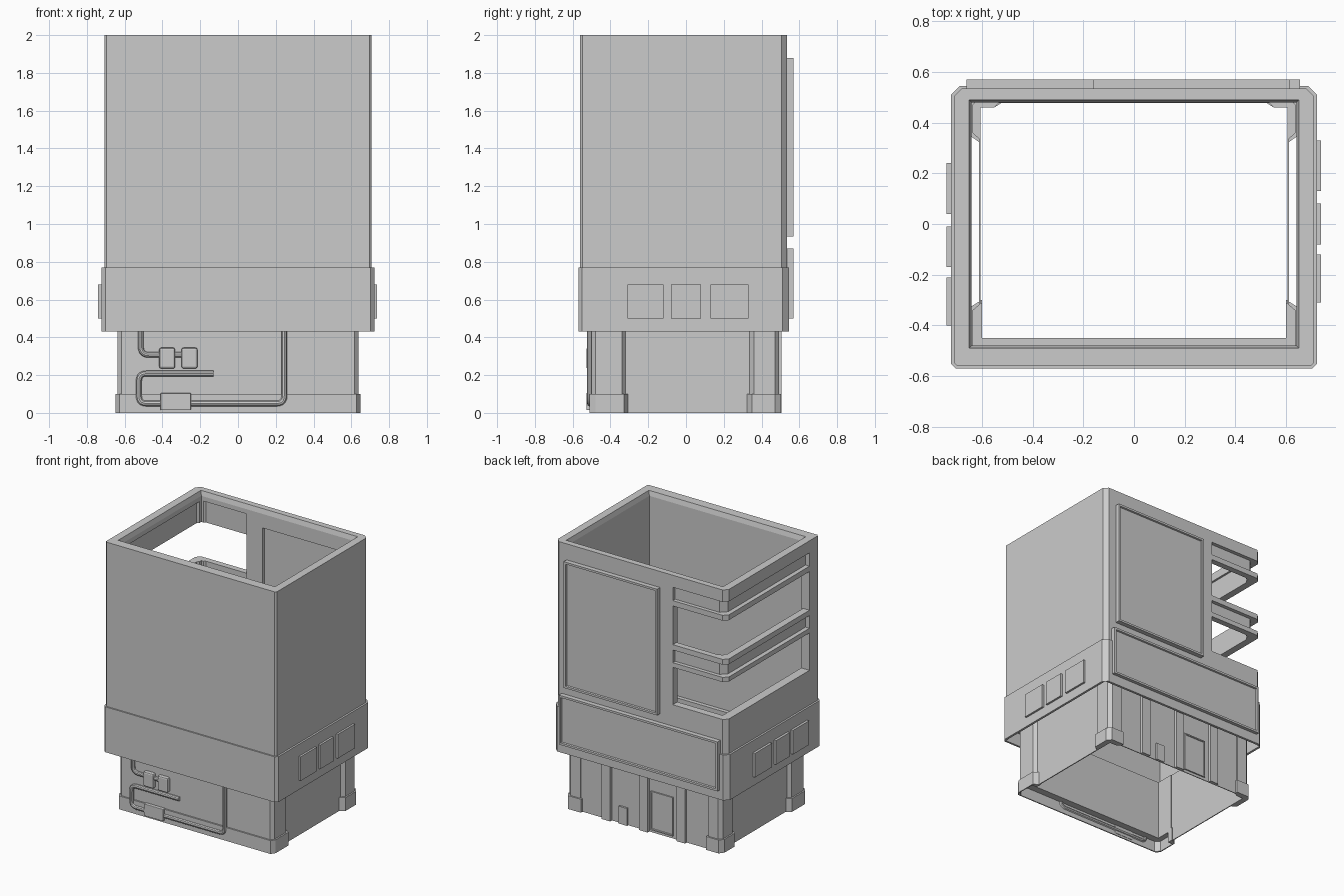
import bpy, bmesh
from mathutils import Vector

cube = bpy.data.objects.get("Cube")
if cube:
    bpy.data.objects.remove(cube, do_unlink=True)


def make_object(name, bm):
    bmesh.ops.recalc_face_normals(bm, faces=bm.faces)
    mesh = bpy.data.meshes.new(name)
    bm.to_mesh(mesh)
    bm.free()
    obj = bpy.data.objects.new(name, mesh)
    bpy.context.collection.objects.link(obj)
    return obj


def loft(name, lower, upper, z0, z1):
    """Solid between two plan outlines with matching points."""
    bm = bmesh.new()
    a = [bm.verts.new((x, y, z0)) for x, y in lower]
    b = [bm.verts.new((x, y, z1)) for x, y in upper]
    bm.faces.new(a)
    bm.faces.new(b)
    for i in range(len(a)):
        bm.faces.new((a[i - 1], a[i], b[i], b[i - 1]))
    return make_object(name, bm)


def prism(name, outline, z0, z1):
    return loft(name, outline, outline, z0, z1)


def rect(x0, x1, y0, y1, front=0, back=0):
    """Rectangular outline with optional chamfered corners."""
    if not front and not back:
        return [(x0, y0), (x1, y0), (x1, y1), (x0, y1)]
    f, b = front, back
    return [(x0 + f, y0), (x1 - f, y0), (x1, y0 + f), (x1, y1 - b),
            (x1 - b, y1), (x0 + b, y1), (x0, y1 - b), (x0, y0 + f)]


def box(name, x, y, z, bevel=0):
    obj = prism(name, rect(*x, *y), *z)
    if bevel:
        bm = bmesh.new()
        bm.from_mesh(obj.data)
        bmesh.ops.bevel(bm, geom=bm.edges[:], offset=bevel, segments=2,
                        profile=0.5, affect='EDGES')
        bm.to_mesh(obj.data)
        bm.free()
    return obj


def cut(obj, cutter):
    """Subtract a cutter, then discard it."""
    cutter.hide_render = True
    mod = obj.modifiers.new("Cut", 'BOOLEAN')
    mod.object = cutter
    mod.operation = 'DIFFERENCE'
    mod.solver = 'EXACT'
    with bpy.context.temp_override(object=obj, active_object=obj):
        bpy.ops.object.modifier_apply(modifier=mod.name)
    bpy.data.objects.remove(cutter, do_unlink=True)


def framed_panel(name, x, y, z, rim, depth):
    """Board whose rear-facing side is sunk inside a raised rim."""
    obj = box(name, x, y, z)
    bm = bmesh.new()
    bm.from_mesh(obj.data)
    face = max(bm.faces, key=lambda f: f.calc_center_median().y)
    bmesh.ops.inset_individual(bm, faces=[face], thickness=rim)
    bmesh.ops.inset_individual(bm, faces=[face], thickness=0.004, depth=-depth)
    bm.to_mesh(obj.data)
    bm.free()


def pipe(name, points, y, radius, bend):
    """Round tube in the front plane with softened corners."""
    pts = [Vector((x, y, z)) for x, z in points]
    path = [pts[0]]
    for a, b, c in zip(pts, pts[1:], pts[2:]):
        p, q = b + (a - b).normalized() * bend, b + (c - b).normalized() * bend
        for i in range(6):
            t = i / 5
            path.append(p * (1 - t) ** 2 + b * 2 * t * (1 - t) + q * t ** 2)
    path.append(pts[-1])
    curve = bpy.data.curves.new(name, 'CURVE')
    curve.dimensions = '3D'
    curve.bevel_depth = radius
    curve.bevel_resolution = 3
    curve.use_fill_caps = True
    spline = curve.splines.new('POLY')
    spline.points.add(len(path) - 1)
    for sp, co in zip(spline.points, path):
        sp.co = (*co, 1)
    obj = bpy.data.objects.new(name, curve)
    bpy.context.collection.objects.link(obj)
    bpy.ops.object.select_all(action='DESELECT')
    obj.select_set(True)
    bpy.context.view_layer.objects.active = obj
    bpy.ops.object.convert(target='MESH')
    bpy.ops.object.shade_smooth_by_angle()


def mirrored(outline):
    return [(-x, y) for x, y in reversed(outline)]


BAND_FLOOR, WALL_TOP, BAND_TOP, ROOF = 0.43, 0.53, 0.77, 2.0
inner = rect(-0.64, 0.64, -0.48, 0.48)

# Hollow upper shell and the wider band below it
shell = prism("upper_shell", rect(-0.708, 0.708, -0.56, 0.535, 0.012, 0.03), BAND_TOP, ROOF)
band = prism("sign_band", rect(-0.722, 0.722, -0.57, 0.545, 0.02, 0.035), BAND_FLOOR, BAND_TOP)
for part in (shell, band):
    cut(part, prism("hollow_cutter", inner, 0.3, 2.2))

# Small inner lip on the roof rim, and the open underside of the band
cut(shell, loft("rim_cutter", inner, rect(-0.65, 0.65, -0.49, 0.49), 1.965, 2.001))
cut(band, box("underside_cutter", (-0.705, 0.705), (-0.555, 0.527), (0.3, WALL_TOP)))

# Corner windows wrapping from the back wall to the side wall
thinning = [(-0.655, -0.45), (-0.265, -0.45), (-0.265, 0.49), (-0.61, 0.49), (-0.655, 0.445)]
cut(shell, prism("thinning_cutter", thinning, 1.03, 1.93))
for z in ((1.03, 1.31), (1.48, 1.77)):
    cut(shell, box("window_cutter", (-0.9, -0.265), (-0.45, 0.9), z))

# Sunken strip along each beam above a window
strip = [(-0.9, -0.45), (-0.675, -0.45), (-0.675, 0.465), (-0.633, 0.507),
         (-0.265, 0.507), (-0.265, 0.9), (-0.9, 0.9)]
for z in ((1.345, 1.44), (1.81, 1.91)):
    cut(shell, prism("strip_cutter", strip, *z))

# Back billboard, its inner recess, and the long sign below
cut(shell, box("recess_cutter", (-0.135, 0.595), (0.4, 0.505), (0.96, 1.86)))
framed_panel("billboard", (-0.16, 0.615), (0.53, 0.57), (0.935, 1.88), 0.022, 0.012)
framed_panel("back_sign", (-0.66, 0.655), (0.53, 0.57), (0.5, 0.87), 0.022, 0.012)

# Plain raised plates on both sides of the band
for x, shift, side in (((0.715, 0.737), 0, "left"), ((-0.74, -0.715), -0.09, "right")):
    for y0, y1 in ((-0.31, -0.12), (-0.08, 0.08), (0.13, 0.33)):
        box(side + "_plate", x, (y0 + shift, y1 + shift), (0.5, 0.68))

# Ground floor front wall with returns, plus a thicker hollow plinth
for name, g, z0, z1 in (("front_wall", 0, 0.1, WALL_TOP),
                        ("front_plinth", 0.011, 0, 0.1)):
    half = [(0.6, -0.45), (0.6, -0.31 + g), (0.637 + g, -0.34 + g),
            (0.637 + g, -0.48), (0.617 + g, -0.5 - g)]
    front = prism(name, half + mirrored(half), z0, z1)
cut(front, prism("plinth_cutter", rect(-0.64, 0.64, -0.503, -0.345, 0.03, 0.001), -0.1, 0.08))

# L-shaped rear corner pillars with plinths
for name, g, z0, z1 in (("rear_pillar", 0, 0.1, WALL_TOP),
                        ("rear_pillar_plinth", 0.011, 0, 0.1)):
    corner = [(0.605, 0.33 - g), (0.637 + g, 0.36 - g), (0.637 + g, 0.47),
              (0.612 + g, 0.493 + g), (0.53 - g, 0.493 + g), (0.53 - g, 0.48),
              (0.55, 0.46), (0.605, 0.46)]
    prism("left_" + name, corner, z0, z1)
    prism("right_" + name, mirrored(corner), z0, z1)

# Thin recessed side and back walls
for s, side in ((1, "left"), (-1, "right")):
    box(side + "_side_wall", sorted((s * 0.605, s * 0.612)), (-0.34, 0.36), (0, WALL_TOP))
box("back_wall", (-0.55, 0.55), (0.478, 0.484), (0, WALL_TOP))

# Rear pilasters, door and service box
for x in (-0.31, 0.0, 0.31):
    box("back_pilaster", (x - 0.035, x + 0.035), (0.48, 0.505), (0, WALL_TOP))
framed_panel("back_door", (-0.235, -0.05), (0.48, 0.494), (0.02, 0.31), 0.012, 0.006)
box("service_box", (0.14, 0.21), (0.48, 0.498), (0, 0.13))

# Front pipework
pipe("short_pipe", [(-0.515, WALL_TOP), (-0.515, 0.307), (-0.22, 0.307)], -0.505, 0.015, 0.045)
pipe("long_pipe", [(-0.13, 0.208), (-0.525, 0.208), (-0.525, 0.05),
                   (0.245, 0.05), (0.245, WALL_TOP)], -0.508, 0.016, 0.04)

# Meter boxes and junction box on the pipes
for x in (-0.375, -0.257):
    box("meter_box", (x - 0.042, x + 0.042), (-0.528, -0.48), (0.235, 0.345), 0.01)
box("junction_box", (-0.41, -0.25), (-0.528, -0.5), (0.015, 0.105), 0.004)
